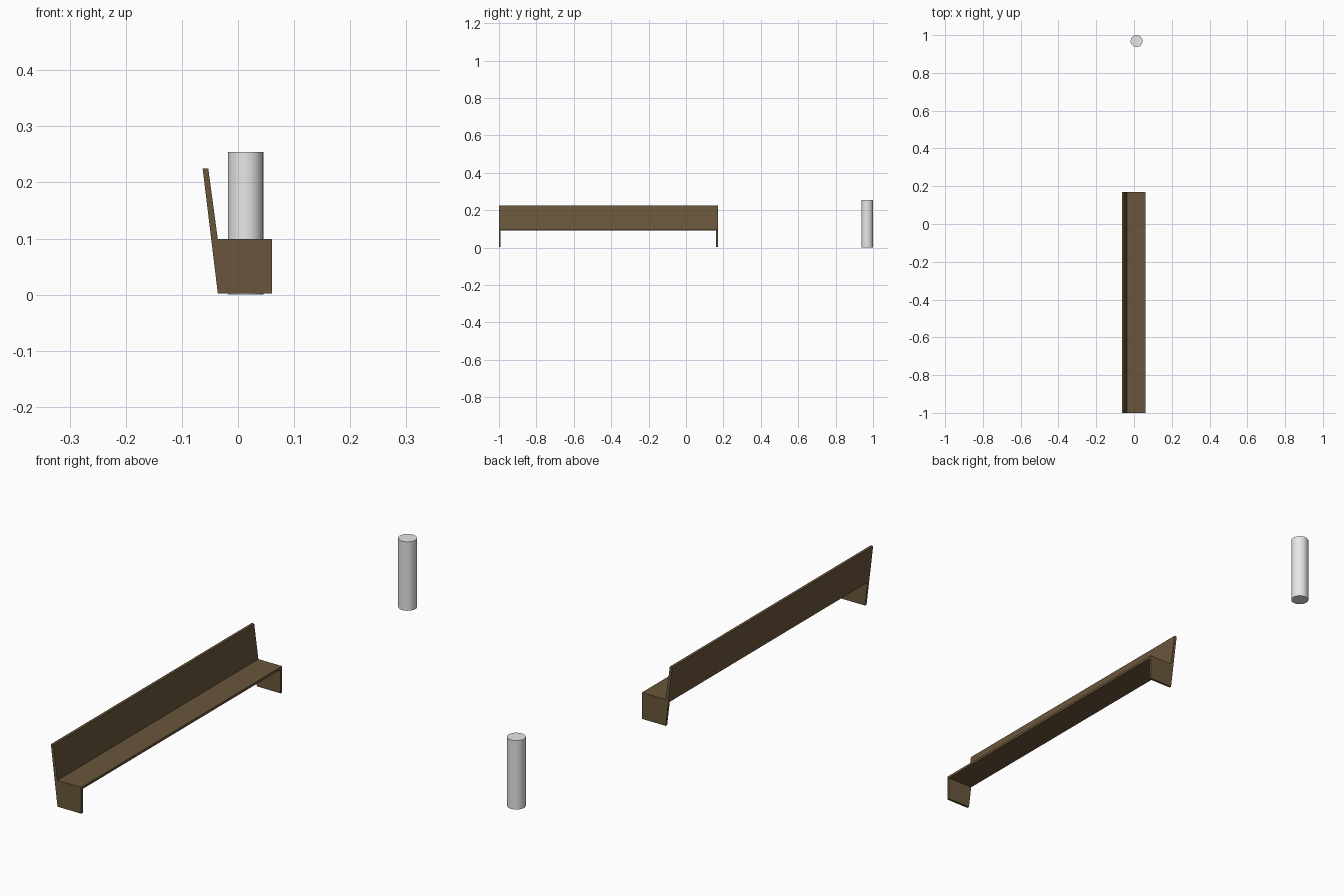
import bpy
import bmesh

if "Cube" in bpy.data.objects:
    bpy.data.objects.remove(bpy.data.objects["Cube"])


def material(name, rgb):
    m = bpy.data.materials.new(name)
    m.diffuse_color = (*rgb, 1)
    m.use_nodes = True
    m.node_tree.nodes["Principled BSDF"].inputs["Base Color"].default_value = m.diffuse_color
    return m


WOOD = material("dark brown wood", (0.144, 0.093, 0.045))
GREY = material("light grey", (0.80, 0.80, 0.80))

Y0, Y1 = -1.0, 0.17          # bench length
ZB, Z_SEAT = 0.002, 0.099    # leg bottom, seat top
T = 0.009                    # board thickness


def extrude_y(name, profile, y0, y1):
    """Solid with an (x, z) profile running from y0 to y1."""
    bm = bmesh.new()
    face = bm.faces.new([bm.verts.new((x, y0, z)) for x, z in profile])
    ext = bmesh.ops.extrude_face_region(bm, geom=[face])
    verts = [v for v in ext["geom"] if isinstance(v, bmesh.types.BMVert)]
    bmesh.ops.translate(bm, verts=verts, vec=(0, y1 - y0, 0))
    bmesh.ops.recalc_face_normals(bm, faces=bm.faces)
    me = bpy.data.meshes.new(name)
    bm.to_mesh(me)
    bm.free()
    me.materials.append(WOOD)
    ob = bpy.data.objects.new(name, me)
    bpy.context.collection.objects.link(ob)


def back_x(z):
    """Rear edge of the leaning back at height z."""
    return -0.036 - 0.027 * (z - ZB) / (0.225 - ZB)


# Seat board and leaning backrest
z_low = Z_SEAT - T
extrude_y("seat", [(-0.036, z_low), (0.061, z_low), (0.061, Z_SEAT), (-0.036, Z_SEAT)], Y0, Y1)
extrude_y("backrest", [(back_x(z_low), z_low), (-0.036, z_low), (-0.036, Z_SEAT),
                       (-0.053, 0.225), (back_x(0.225), 0.225)], Y0, Y1)

# End panels acting as legs, with a slanted rear edge
for name, y in (("front_leg", Y0), ("back_leg", Y1 - T)):
    extrude_y(name, [(-0.036, ZB), (0.061, ZB), (0.061, z_low), (back_x(z_low), z_low)], y, y + T)

# Free-standing post
bpy.ops.mesh.primitive_cylinder_add(vertices=32, radius=0.0315, depth=0.254,
                                    location=(0.0135, 0.9685, 0.127))
post = bpy.context.object
post.name = "post"
post.data.materials.append(GREY)
bpy.ops.object.shade_smooth_by_angle()
